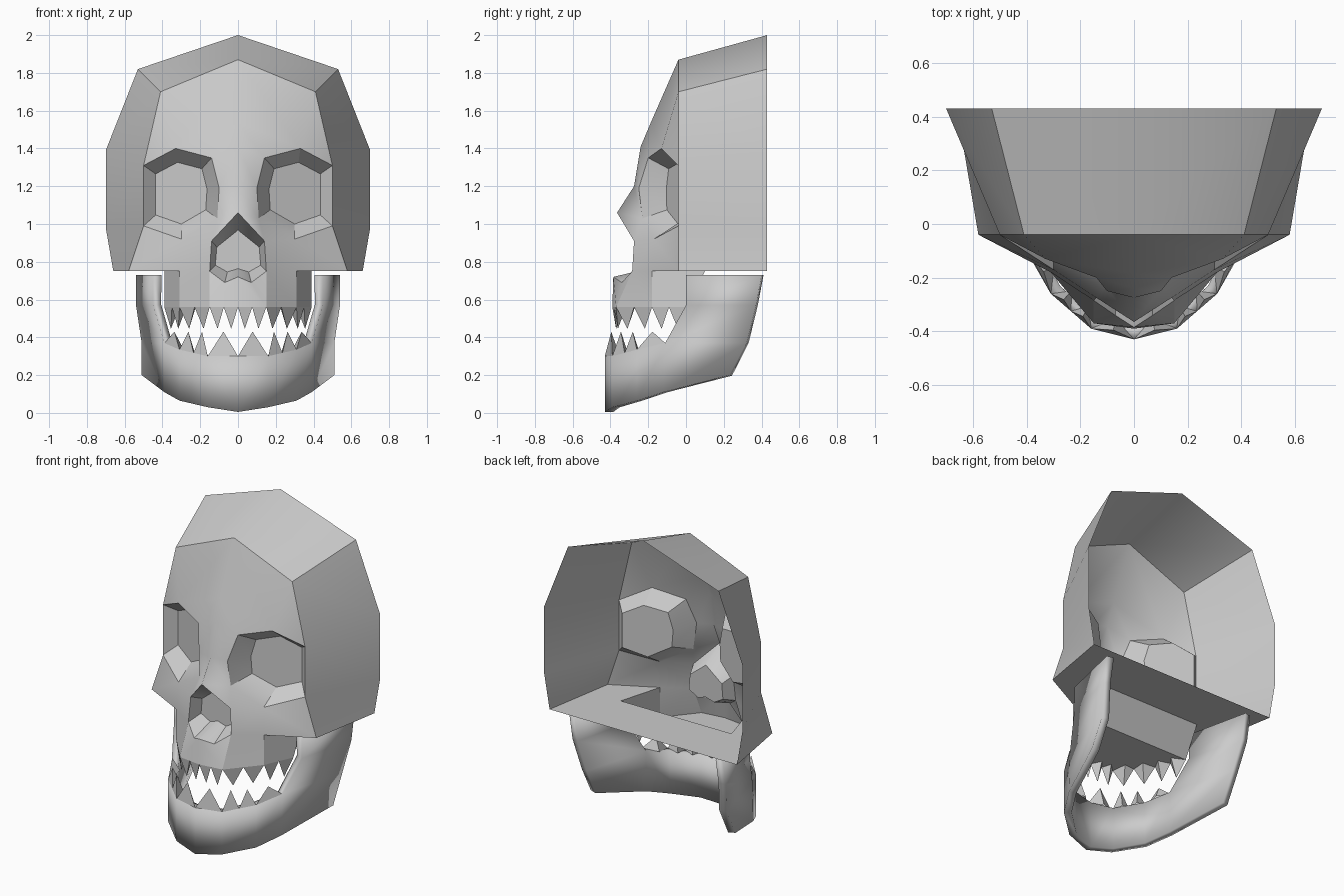
import bpy, bmesh, math
from mathutils import Vector

if "Cube" in bpy.data.objects:
    bpy.data.objects.remove(bpy.data.objects["Cube"])


def build(name, faces, thickness=0.0):
    """Make a half (x >= 0) from polygons of points, weld it and mirror it."""
    bm = bmesh.new()
    for f in faces:
        bm.faces.new([bm.verts.new(p) for p in f])
    bmesh.ops.remove_doubles(bm, verts=bm.verts, dist=0.0005)
    bmesh.ops.recalc_face_normals(bm, faces=bm.faces)
    bm.faces.ensure_lookup_table()
    if bm.faces[0].normal.y > 0:
        bmesh.ops.reverse_faces(bm, faces=bm.faces)
    me = bpy.data.meshes.new(name)
    bm.to_mesh(me)
    bm.free()
    ob = bpy.data.objects.new(name, me)
    bpy.context.collection.objects.link(ob)
    m = ob.modifiers.new("mirror", 'MIRROR')
    m.use_clip = True
    m.merge_threshold = 0.001
    if thickness:
        s = ob.modifiers.new("thickness", 'SOLIDIFY')
        s.thickness = thickness
        s.offset = -1
    bpy.ops.object.select_all(action='DESELECT')
    ob.select_set(True)
    bpy.context.view_layer.objects.active = ob
    bpy.ops.object.shade_smooth_by_angle(angle=math.radians(25))
    return ob


def strip(a, b, closed=False):
    """Quads between two point rows of equal length."""
    n = len(a)
    return [[a[i], a[(i + 1) % n], b[(i + 1) % n], b[i]]
            for i in range(n if closed else n - 1)]


def teeth(path, counts, tip_z):
    """Three-sided spikes along a gum line."""
    faces = []
    for p, q, n in zip(path, path[1:], counts):
        p, q = Vector(p), Vector(q)
        for i in range(n):
            a, b = p.lerp(q, i / n), p.lerp(q, (i + 1) / n)
            mid = (a + b) / 2
            inward = Vector((-mid.x, -mid.y, 0)).normalized()
            back = mid + inward * 0.06
            tip = mid + inward * 0.015
            tip.z = tip_z
            faces += [[a, b, tip], [b, back, tip], [back, a, tip]]
    return faces


# Feature lines of the skull half
centre = [(0, -.04, 1.87), (0, -.185, 1.54), (0, -.24, 1.41), (0, -.275, 1.2)]
eye = [(.50, -.04, 1.31), (.33, -.13, 1.40), (.14, -.20, 1.35), (.10, -.25, 1.19),
       (.11, -.23, 1.03), (.30, -.17, .92), (.50, -.04, .99)]
nose = [(0, -.365, 1.06), (.14, -.275, .91), (.15, -.285, .75),
        (.07, -.34, .69), (0, -.385, .72)]
temple = [centre[0], (.41, -.04, 1.70), eye[0], eye[6], (.58, -.04, .75)]
rim = [(0, .43, 2.0), (.53, .43, 1.82), (.70, .43, 1.39), (.70, .43, .98), (.66, .43, .75)]
jaw_top = [nose[2], (.31, -.18, .75), (.39, .10, .75), (0, .10, .75)]
gum = [(0, -.39, .56), (.15, -.37, .56), (.31, -.18, .56), (.39, 0, .56), (0, 0, .56)]

c, e, n = centre, eye, nose
# Face plates: forehead, brow, nose bridge, cheek
skull = [[c[0], temple[1], e[1], c[1]], [temple[1], e[0], e[1]],
         [c[1], e[1], e[2], c[2]], [c[2], e[2], e[3], c[3]],
         [c[3], e[3], e[4], n[0]], [e[4], n[1], n[0]], [e[4], e[5], n[1]],
         [e[5], jaw_top[1], n[2], n[1]], [e[5], temple[4], jaw_top[1]],
         [e[5], e[6], temple[4]]]
# Cranium shell, open at the back
skull += strip(temple, rim)
# Eye socket
socket = [(.30 + (x - .30) * .68, -.18 + .46 * (.30 + (x - .30) * .68),
           1.17 + (z - 1.17) * .68) for x, y, z in eye]
skull += strip(eye, socket, True) + [socket]
# Nose cavity
pit = [(x * .8, -.20, .83 + (z - .83) * .6) for x, y, z in nose]
skull += strip(nose, pit) + [pit]
# Base plate around the upper jaw
skull += [[temple[4], rim[4], (0, .43, .75), jaw_top[3], jaw_top[2]],
          [temple[4], jaw_top[2], jaw_top[1]]]
# Upper jaw walls and palate
skull += strip(jaw_top, gum[1:]) + [gum]
skull += [[n[3], n[2], gum[1]], [n[4], n[3], gum[1], gum[0]]]
build("skull", skull)

build("upper_teeth", teeth(gum[:4], (2, 2, 2), .445))

# Lower jaw: chin band, then the rising branch
chin_low = [(0, -.43, .005), (.16, -.39, .03), (.31, -.26, .065), (.39, -.12, .11)]
chin_top = [(0, -.43, .30), (.16, -.39, .30), (.31, -.26, .335), (.39, -.11, .37)]
branch_front = [chin_low[3], chin_top[3], (.45, 0, .57), (.45, 0, .73)]
branch_back = [(.51, .23, .20), (.51, .32, .37), (.54, .37, .57), (.54, .40, .73)]
build("lower_jaw", strip(chin_low, chin_top) + strip(branch_front, branch_back), .045)

build("lower_teeth", teeth(chin_top, (1, 2, 1), .43))
